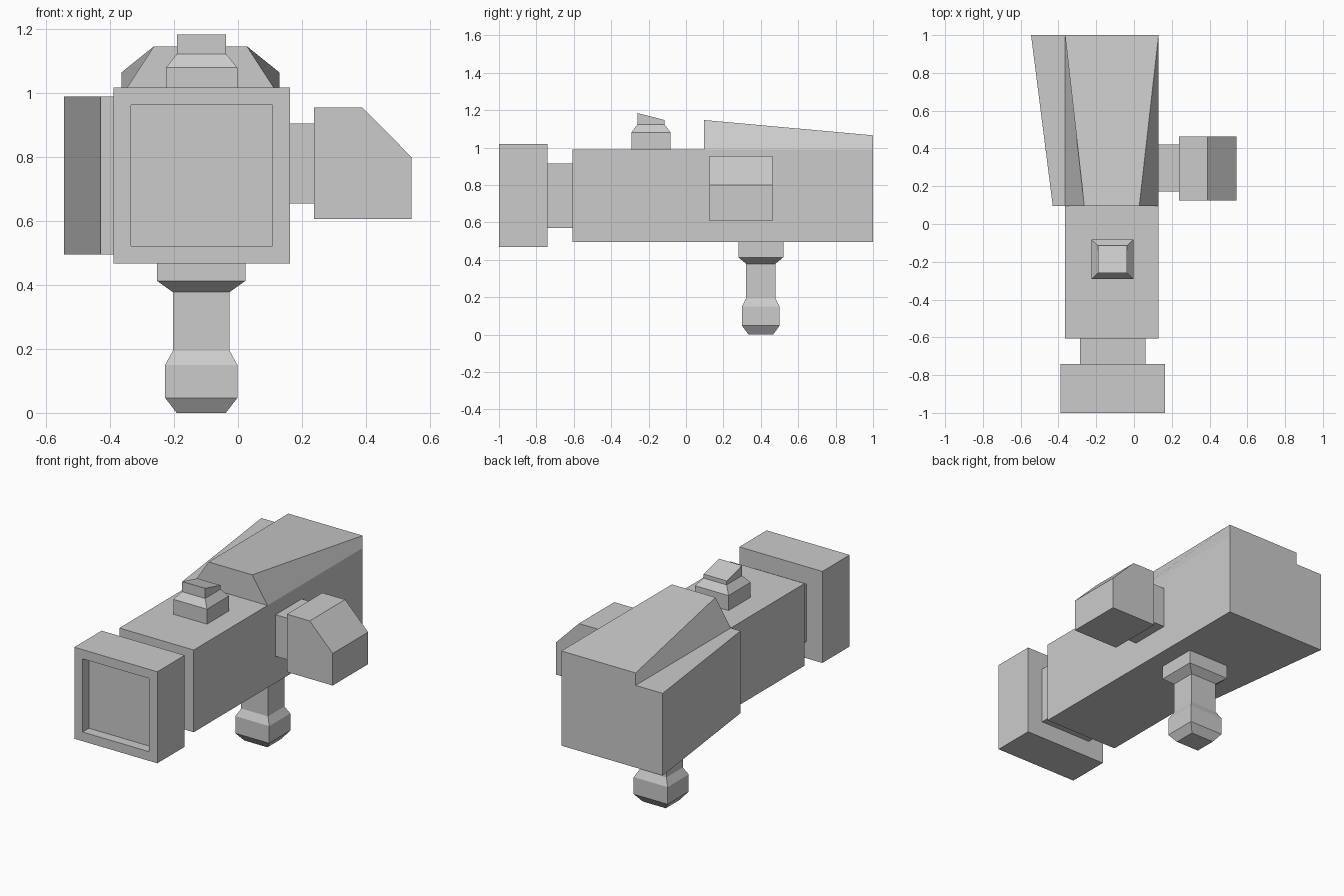
import bpy, bmesh

if "Cube" in bpy.data.objects:
    bpy.data.objects.remove(bpy.data.objects["Cube"])


def loft(name, rings):
    """Skin a stack of equal-length point rings and cap both ends."""
    bm = bmesh.new()
    loops = [[bm.verts.new(p) for p in ring] for ring in rings]
    n = len(loops[0])
    for a, b in zip(loops, loops[1:]):
        for i in range(n):
            j = (i + 1) % n
            bm.faces.new((a[i], a[j], b[j], b[i]))
    bm.faces.new(loops[0][::-1])
    bm.faces.new(loops[-1])
    bmesh.ops.recalc_face_normals(bm, faces=bm.faces[:])
    mesh = bpy.data.meshes.new(name)
    bm.to_mesh(mesh)
    bm.free()
    obj = bpy.data.objects.new(name, mesh)
    bpy.context.collection.objects.link(obj)
    return obj


def flat(x0, x1, y0, y1, z):
    return [(x0, y0, z), (x1, y0, z), (x1, y1, z), (x0, y1, z)]


def upright(y, x0, x1, z0, z1, inset=0):
    """Trapezoid at a given y; inset narrows both top corners."""
    return [(x0, y, z0), (x1, y, z0), (x1 - inset, y, z1), (x0 + inset, y, z1)]


def box(name, x, y, z):
    return loft(name, [flat(*x, *y, z[0]), flat(*x, *y, z[1])])


def stack(name, cx, cy, profile):
    """Square-section turned shape; profile rows are half x, half y, z."""
    return loft(name, [flat(cx - a, cx + a, cy - b, cy + b, z) for a, b, z in profile])


# Main body, and rear section flaring out to the left
box("main_body", (-0.365, 0.13), (-0.607, 0.095), (0.495, 0.99))
loft("rear_body", [upright(0.095, -0.43, 0.13, 0.495, 0.99),
                   upright(1.0, -0.545, 0.13, 0.495, 0.99)])

# Raised rear cover, bevelled at the front and square at the back
loft("rear_cover", [upright(0.095, -0.365, 0.13, 0.99, 1.147, 0.102),
                    upright(1.0, -0.365, 0.13, 0.99, 1.065)])

# Front neck and muzzle with a square recess
box("front_neck", (-0.286, 0.06), (-0.74, -0.605), (0.57, 0.915))
muzzle = box("muzzle", (-0.39, 0.163), (-1.0, -0.74), (0.467, 1.018))
bm = bmesh.new()
bm.from_mesh(muzzle.data)
front = min(bm.faces, key=lambda f: f.calc_center_median().y)
bmesh.ops.inset_region(bm, faces=[front], thickness=0.078)
hole = bmesh.ops.extrude_discrete_faces(bm, faces=[front])["faces"]
bmesh.ops.translate(bm, verts=hole[0].verts[:], vec=(0, 0.06, 0))
bm.to_mesh(muzzle.data)
bm.free()

# Side pod with a chamfered outer edge
box("pod_connector", (0.13, 0.238), (0.172, 0.42), (0.655, 0.905))
pod = [(0.238, 0.607), (0.543, 0.607), (0.543, 0.80), (0.39, 0.955), (0.238, 0.955)]
loft("side_pod", [[(x, y, z) for x, z in pod] for y in (0.125, 0.462)])

# Handle below
stack("handle", -0.115, 0.4, [
    (0.077, 0.066, 0.0), (0.113, 0.1, 0.047), (0.113, 0.1, 0.15),
    (0.089, 0.078, 0.194), (0.089, 0.078, 0.378),
    (0.138, 0.12, 0.413), (0.138, 0.12, 0.495)])

# Sight on top, with a cap that slopes down to the back
sight = stack("sight", -0.114, -0.187, [
    (0.112, 0.105, 0.99), (0.112, 0.105, 1.08),
    (0.077, 0.073, 1.123), (0.077, 0.073, 1.184)])
for v in sight.data.vertices:
    if v.co.z > 1.15 and v.co.y > -0.187:
        v.co.z = 1.147
